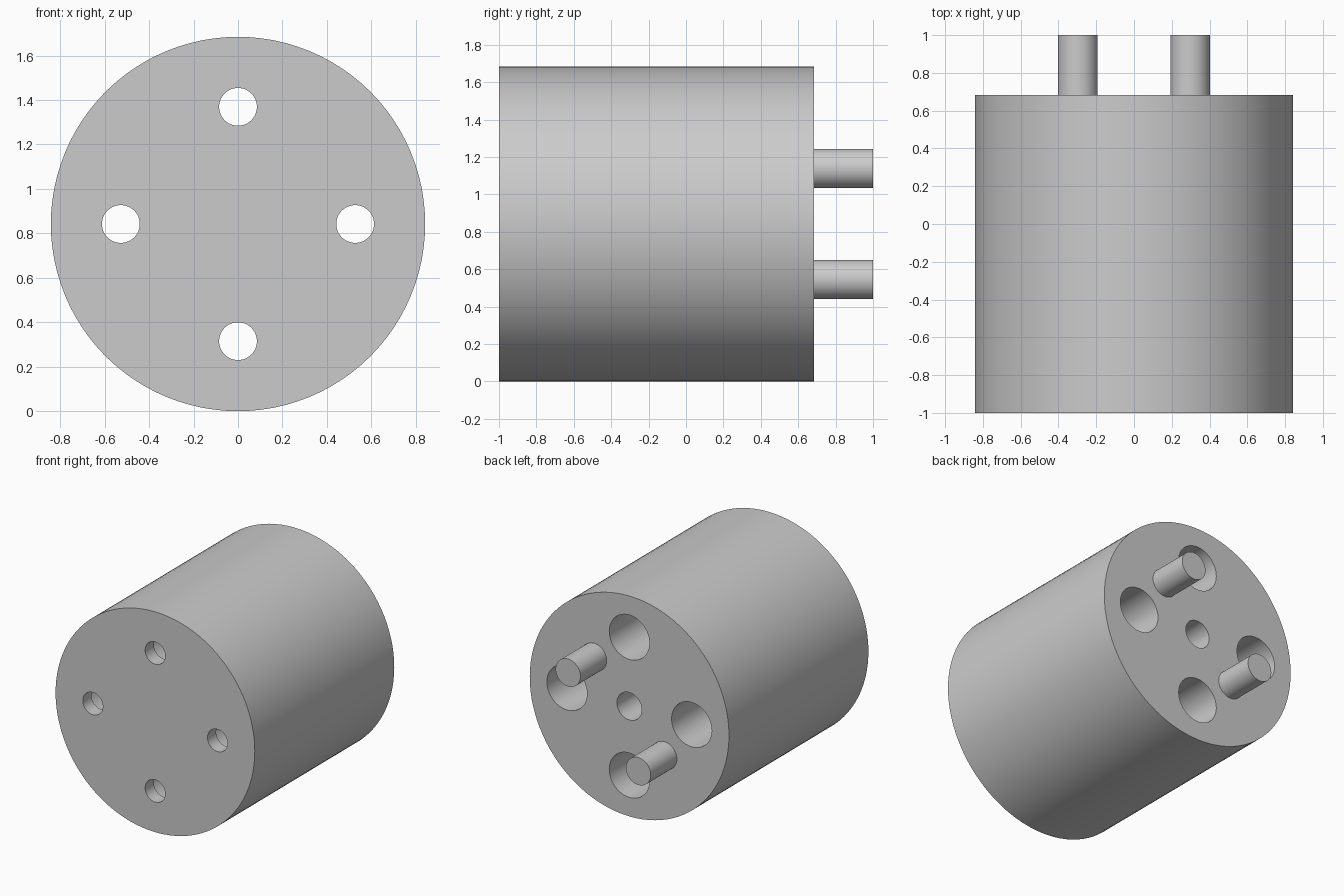
import bpy
from math import pi, sin, cos, radians

cube = bpy.data.objects.get("Cube")
if cube:
    bpy.data.objects.remove(cube, do_unlink=True)

# Main dimensions
RADIUS = 0.842
FRONT, BACK = -1.0, 0.684
POCKET_FLOOR = FRONT + 0.105

grey = bpy.data.materials.new("light grey")
grey.use_nodes = True
colour = (0.6, 0.6, 0.6, 1)
grey.diffuse_color = colour
grey.node_tree.nodes["Principled BSDF"].inputs["Base Color"].default_value = colour


def rod(name, x, z, radius, y0, y1, sides=48):
    """Cylinder along y, placed relative to the body's axis."""
    bpy.ops.mesh.primitive_cylinder_add(
        vertices=sides, radius=radius, depth=y1 - y0,
        location=(x, (y0 + y1) / 2, RADIUS + z), rotation=(pi / 2, 0, 0))
    obj = bpy.context.object
    obj.name = name
    obj.data.materials.append(grey)
    return obj


def drill(target, x, z, radius, y0, y1):
    """Cut a round hole and discard the cutter."""
    cutter = rod("hole_cutter", x, z, radius, y0, y1)
    cutter.hide_render = True
    mod = target.modifiers.new("hole", "BOOLEAN")
    mod.operation = "DIFFERENCE"
    mod.solver = "EXACT"
    mod.object = cutter
    bpy.context.view_layer.objects.active = target
    bpy.ops.object.modifier_apply(modifier=mod.name)
    bpy.data.objects.remove(cutter, do_unlink=True)


def smooth(obj):
    bpy.ops.object.select_all(action="DESELECT")
    obj.select_set(True)
    bpy.context.view_layer.objects.active = obj
    bpy.ops.object.shade_smooth_by_angle(angle=radians(30))


# Body with a central blind bore
body = rod("body", 0, 0, RADIUS, FRONT, BACK, 96)
drill(body, 0, 0, 0.105, POCKET_FLOOR, BACK + 0.1)

# Four counterbored screw holes: wide from the back, narrow through the front
for i in range(4):
    x, z = 0.527 * cos(i * pi / 2), 0.527 * sin(i * pi / 2)
    drill(body, x, z, 0.17, POCKET_FLOOR, BACK + 0.1)
    drill(body, x, z, 0.085, FRONT - 0.1, POCKET_FLOOR + 0.1)
smooth(body)

# Two locating pins on the back, diagonally opposed
for side, name in ((1, "upper_left_pin"), (-1, "lower_right_pin")):
    smooth(rod(name, side * 0.297, side * 0.297, 0.105, BACK - 0.02, 1.0))
